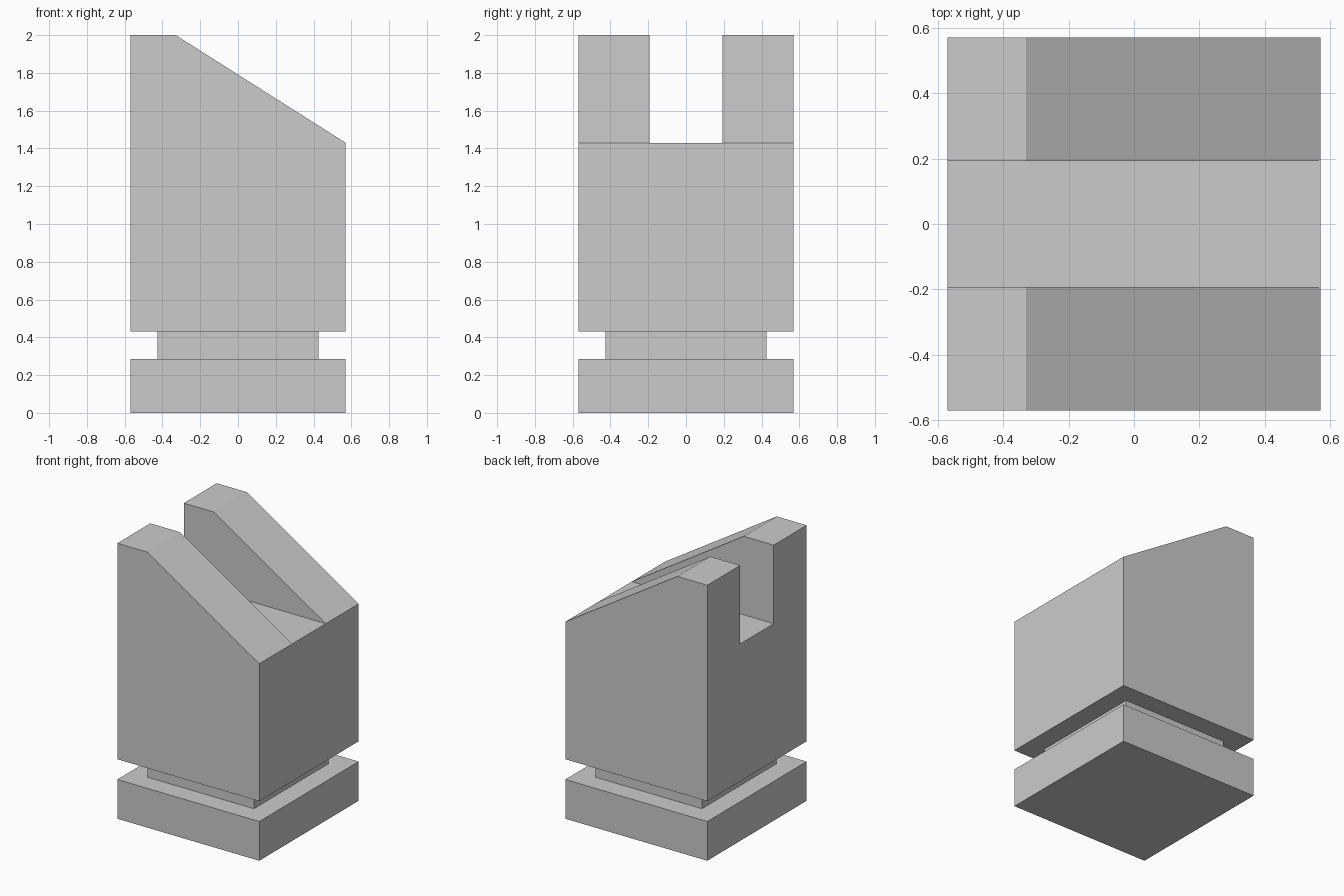
import bpy
import bmesh
from mathutils import Vector

cube = bpy.data.objects.get("Cube")
if cube:
    bpy.data.objects.remove(cube)

# One plain grey for every part
grey = bpy.data.materials.new("plain_grey")
grey.use_nodes = True
colour = (0.6, 0.6, 0.6, 1)
grey.diffuse_color = colour
grey.node_tree.nodes["Principled BSDF"].inputs["Base Color"].default_value = colour

HALF = 0.57
NECK_HALF = 0.427
SLOT_HALF = 0.192
BASE_TOP, BODY_BOTTOM, FLOOR, TOP = 0.285, 0.432, 1.43, 2.0


def extrude_x(profile, half):
    """Prism along x from a (y, z) profile."""
    bm = bmesh.new()
    face = bm.faces.new([bm.verts.new((-half, y, z)) for y, z in profile])
    new = bmesh.ops.extrude_face_region(bm, geom=[face])["geom"]
    verts = [g for g in new if isinstance(g, bmesh.types.BMVert)]
    bmesh.ops.translate(bm, verts=verts, vec=(2 * half, 0, 0))
    if not face.is_valid or len(bm.faces) < len(profile) + 2:
        bmesh.ops.holes_fill(bm, edges=bm.edges[:], sides=0)
    return bm


def finish(bm, name):
    bmesh.ops.recalc_face_normals(bm, faces=bm.faces[:])
    mesh = bpy.data.meshes.new(name)
    bm.to_mesh(mesh)
    bm.free()
    mesh.materials.append(grey)
    obj = bpy.data.objects.new(name, mesh)
    bpy.context.collection.objects.link(obj)
    return obj


def block(name, half, bottom, top):
    finish(extrude_x([(-half, bottom), (half, bottom), (half, top), (-half, top)], half), name)


# Square foot and recessed neck
block("base", HALF, 0, BASE_TOP)
block("neck", NECK_HALF, BASE_TOP, BODY_BOTTOM)

# Body with an open slot running from left to right
right_side = [(HALF, BODY_BOTTOM), (HALF, TOP), (SLOT_HALF, TOP), (SLOT_HALF, FLOOR)]
left_side = [(-y, z) for y, z in reversed(right_side)]
body = extrude_x(right_side + left_side, HALF)

# Slice the sloping top off both rails and close the cuts
edge = Vector((HALF, 0, FLOOR))
slope = edge - Vector((-0.33, 0, TOP))
bmesh.ops.bisect_plane(
    body, geom=body.verts[:] + body.edges[:] + body.faces[:], dist=0.0001,
    plane_co=edge, plane_no=(-slope.z, 0, slope.x), clear_outer=True)
bmesh.ops.holes_fill(body, edges=[e for e in body.edges if e.is_boundary], sides=0)
finish(body, "slotted_body")
